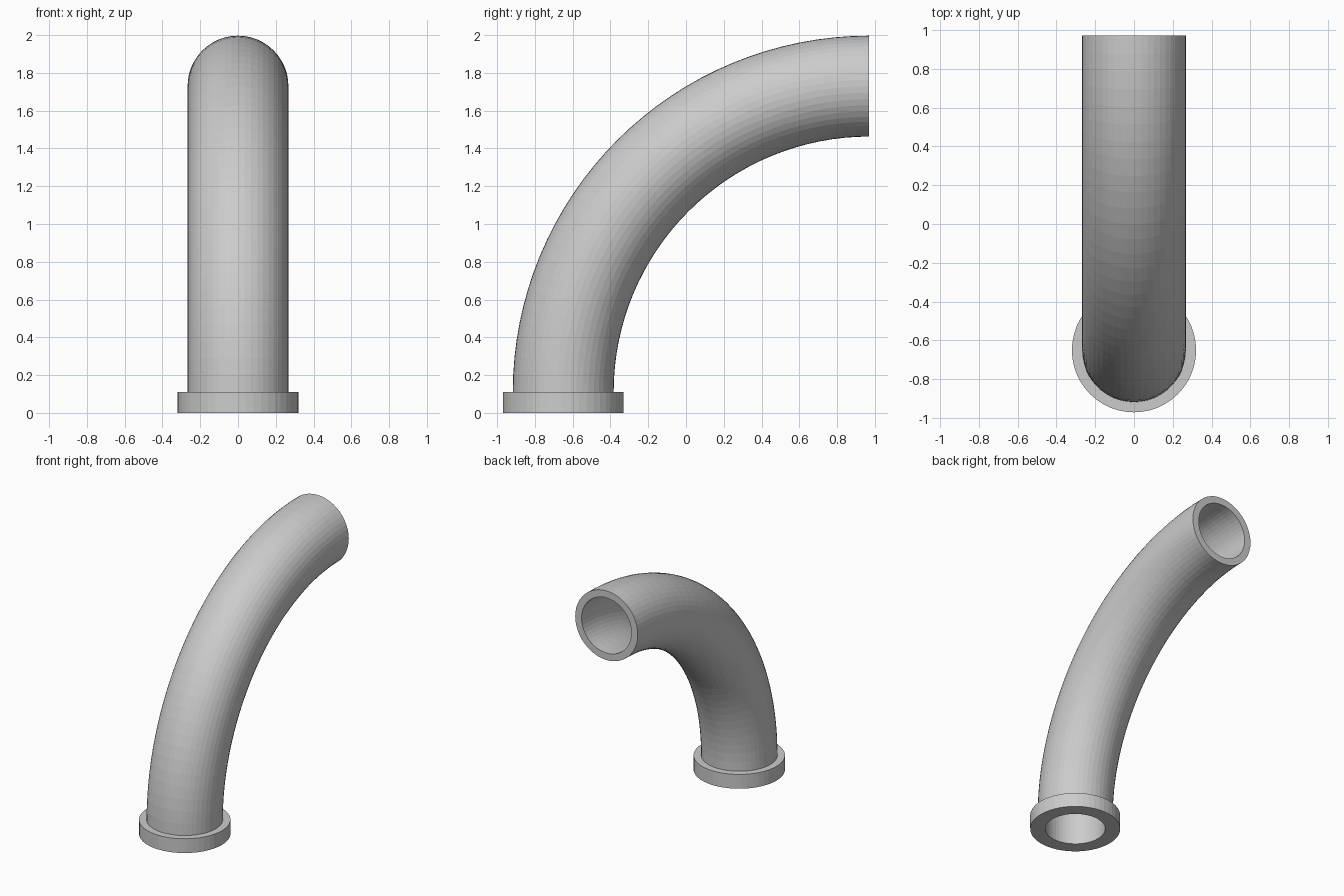
import bpy, bmesh
from math import pi, cos, sin
from mathutils import Matrix, Vector

if "Cube" in bpy.data.objects:
    bpy.data.objects.remove(bpy.data.objects["Cube"])

SIDES = 48
STEPS = 32
BORE, PIPE, COLLAR = 0.213, 0.267, 0.32
COLLAR_H = 0.11
BASE_Y, END_Y = -0.65, 0.97
BEND = END_Y - BASE_Y


def ring(radius, matrix):
    """Circle of points placed by a matrix."""
    angles = [2 * pi * i / SIDES for i in range(SIDES)]
    return [matrix @ Vector((radius * cos(a), radius * sin(a), 0)) for a in angles]


def skin(name, rings):
    """Bridge consecutive rings with quads."""
    bm = bmesh.new()
    loops = [[bm.verts.new(p) for p in r] for r in rings]
    for lower, upper in zip(loops, loops[1:]):
        for i in range(SIDES):
            j = (i + 1) % SIDES
            bm.faces.new((lower[i], lower[j], upper[j], upper[i]))
    mesh = bpy.data.meshes.new(name)
    bm.to_mesh(mesh)
    bm.free()
    obj = bpy.data.objects.new(name, mesh)
    bpy.context.collection.objects.link(obj)
    return obj


def station(z):
    return Matrix.Translation((0, BASE_Y, z))


# Flat collar around the foot, with the bore passing through it
collar_profile = [(BORE, COLLAR_H), (BORE, 0), (COLLAR, 0),
                  (COLLAR, COLLAR_H), (PIPE, COLLAR_H)]
skin("base_collar", [ring(r, station(z)) for r, z in collar_profile])

# Hollow quarter bend: outer wall up to the mouth, then inner wall back down
pivot = Matrix.Translation((0, END_Y, COLLAR_H))
offset = Matrix.Translation((0, -BEND, 0))
path = [pivot @ Matrix.Rotation(-pi / 2 * i / STEPS, 4, 'X') @ offset
        for i in range(STEPS + 1)]
skin("curved_pipe", [ring(PIPE, m) for m in path] + [ring(BORE, m) for m in reversed(path)])
